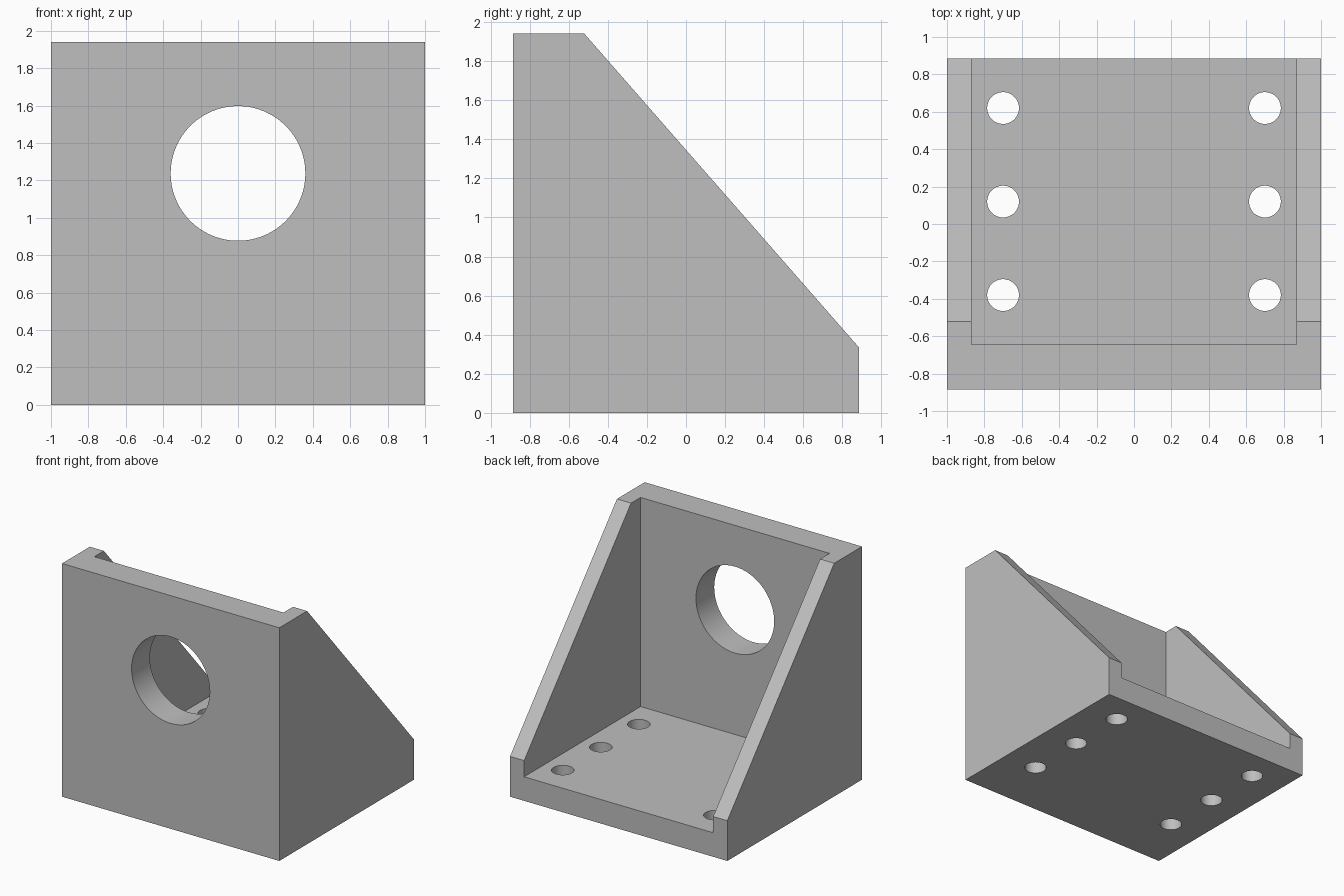
import bpy, bmesh, math

cube = bpy.data.objects.get("Cube")
if cube:
    bpy.data.objects.remove(cube, do_unlink=True)

W, D, H = 1.0, 0.885, 1.94      # half width, half depth, height
WALL_Y, RIB_X, BASE_Z = -0.645, 0.87, 0.20

grey = bpy.data.materials.new("plain grey")
grey.use_nodes = True
colour = (0.52, 0.52, 0.52, 1)
grey.diffuse_color = colour
grey.node_tree.nodes["Principled BSDF"].inputs["Base Color"].default_value = colour


def prism(name, profile, half_width):
    """Extrude a (y, z) profile symmetrically along x."""
    bm = bmesh.new()
    face = bm.faces.new([bm.verts.new((-half_width, y, z)) for y, z in profile])
    out = bmesh.ops.extrude_face_region(bm, geom=[face])["geom"]
    moved = [v for v in out if isinstance(v, bmesh.types.BMVert)]
    bmesh.ops.translate(bm, verts=moved, vec=(2 * half_width, 0, 0))
    bmesh.ops.recalc_face_normals(bm, faces=bm.faces)
    mesh = bpy.data.meshes.new(name)
    bm.to_mesh(mesh)
    bm.free()
    mesh.materials.append(grey)
    obj = bpy.data.objects.new(name, mesh)
    bpy.context.collection.objects.link(obj)
    return obj


def drill(name, radius, location, rotation=(0, 0, 0), sides=64):
    bpy.ops.mesh.primitive_cylinder_add(vertices=sides, radius=radius, depth=0.6,
                                        location=location, rotation=rotation)
    obj = bpy.context.object
    obj.name = name
    obj.data.materials.append(grey)
    return obj


def cut(target, cutter):
    cutter.hide_render = True
    mod = target.modifiers.new(cutter.name, "BOOLEAN")
    mod.operation, mod.solver, mod.object = "DIFFERENCE", "EXACT", cutter
    bpy.context.view_layer.objects.active = target
    bpy.ops.object.modifier_apply(modifier=mod.name)
    bpy.data.objects.remove(cutter, do_unlink=True)


# Solid bracket with sloped side ribs
bracket = prism("angle_bracket",
                [(-D, 0), (D, 0), (D, 0.335), (-0.52, H), (-D, H)], W)

# Pocket between the ribs, leaving front wall and base plate
cut(bracket, prism("pocket_cutter",
                   [(WALL_Y, BASE_Z), (D + 1, BASE_Z), (D + 1, H + 1), (WALL_Y, H + 1)],
                   RIB_X))

# Large round opening in the front wall
cut(bracket, drill("opening_cutter", 0.36, (0, -0.765, 1.237),
                   (math.pi / 2, 0, 0), 96))

# Two rows of bolt holes through the base
for x in (-0.7, 0.7):
    for y in (-0.38, 0.12, 0.62):
        cut(bracket, drill("bolt_cutter", 0.085, (x, y, 0.1)))

# Smooth hole walls, crisp edges
bpy.ops.object.select_all(action="DESELECT")
bracket.select_set(True)
bpy.context.view_layer.objects.active = bracket
bpy.ops.object.shade_smooth_by_angle(angle=math.radians(30))
